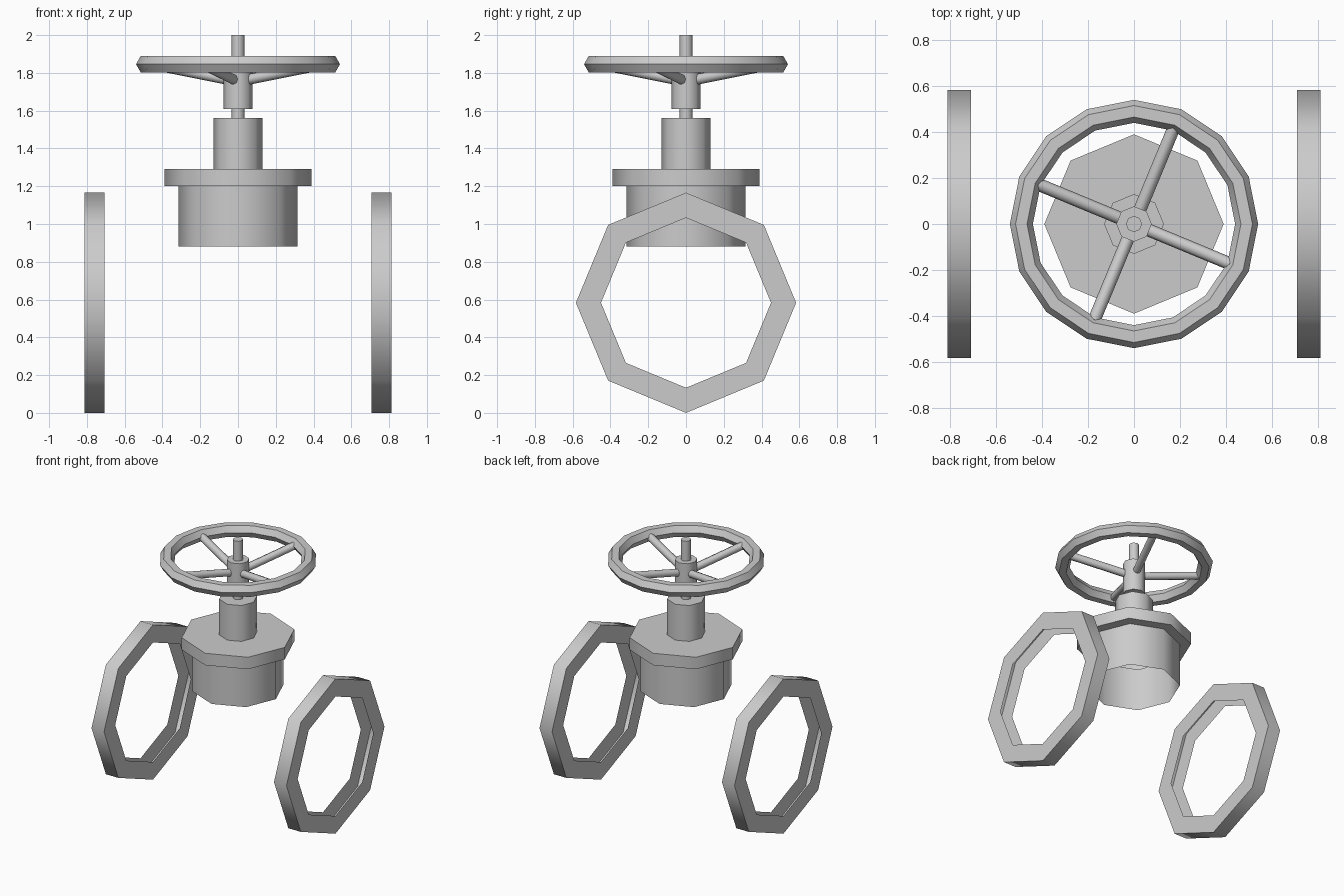
import bpy, bmesh, math
from mathutils import Matrix, Vector

cube = bpy.data.objects.get("Cube")
if cube:
    bpy.data.objects.remove(cube, do_unlink=True)

# One plain metal colour
metal = bpy.data.materials.new("light_grey_metal")
metal.use_nodes = True
colour = (0.6, 0.6, 0.6, 1)
metal.diffuse_color = colour
metal.node_tree.nodes["Principled BSDF"].inputs["Base Color"].default_value = colour


def finish(name, bm, matrix=Matrix()):
    bmesh.ops.remove_doubles(bm, verts=bm.verts, dist=0.0001)
    bmesh.ops.recalc_face_normals(bm, faces=bm.faces)
    mesh = bpy.data.meshes.new(name)
    bm.to_mesh(mesh)
    bm.free()
    mesh.materials.append(metal)
    obj = bpy.data.objects.new(name, mesh)
    obj.matrix_world = matrix
    bpy.context.collection.objects.link(obj)
    bpy.ops.object.select_all(action="DESELECT")
    bpy.context.view_layer.objects.active = obj
    obj.select_set(True)
    bpy.ops.object.shade_smooth_by_angle(angle=math.radians(50))
    return obj


def lathe(name, profile, sides=8, closed=False, matrix=Matrix()):
    """Turn a (radius, height) profile around the z axis."""
    bm = bmesh.new()
    verts = [bm.verts.new((r, 0, z)) for r, z in profile]
    pairs = list(zip(verts, verts[1:]))
    if closed:
        pairs.append((verts[-1], verts[0]))
    edges = [bm.edges.new(p) for p in pairs]
    bmesh.ops.spin(bm, geom=verts + edges, cent=(0, 0, 0), axis=(0, 0, 1),
                   angle=math.tau, steps=sides, use_duplicate=False)
    return finish(name, bm, matrix)


def rod(name, radius, start, end, sides=8):
    """Capped cylinder between two points."""
    start, end = Vector(start), Vector(end)
    axis = end - start
    turn = axis.to_track_quat("Z", "Y").to_matrix().to_4x4()
    bm = bmesh.new()
    bmesh.ops.create_cone(bm, cap_ends=True, segments=sides, radius1=radius,
                          radius2=radius, depth=axis.length)
    return finish(name, bm, Matrix.Translation((start + end) / 2) @ turn)


# Pipe flanges: hollow rings, open on the bore side
for side, x in (("left", 0.76), ("right", -0.76)):
    place = Matrix.Translation((x, 0, 0.583)) @ Matrix.Rotation(math.pi / 2, 4, "Y")
    lathe(side + "_pipe_flange",
          [(0.45, -0.052), (0.583, -0.052), (0.583, 0.052), (0.45, 0.052)],
          matrix=place)

# Bonnet with its collar, open underneath
lathe("bonnet", [(0.315, 0.88), (0.315, 1.2), (0.39, 1.2), (0.39, 1.29), (0, 1.29)])

# Gland, stem and hub
rod("gland", 0.13, (0, 0, 1.285), (0, 0, 1.56))
rod("stem", 0.035, (0, 0, 1.55), (0, 0, 2))
rod("hub", 0.077, (0, 0, 1.61), (0, 0, 1.85))

# Hand wheel rim with a six-sided section
section = [(0.49 + 0.05 * math.cos(a), 1.846 + 0.05 * math.sin(a))
           for a in (math.tau * i / 6 for i in range(6))]
rim = lathe("wheel_rim", section, sides=16, closed=True)
rim.data.shade_smooth()

# Four sloping spokes
for i in range(4):
    a = math.radians(67.5 + 90 * i)
    c, s = math.cos(a), math.sin(a)
    rod("spoke_%d" % (i + 1), 0.028,
        (0.05 * c, 0.05 * s, 1.763), (0.455 * c, 0.455 * s, 1.838))
